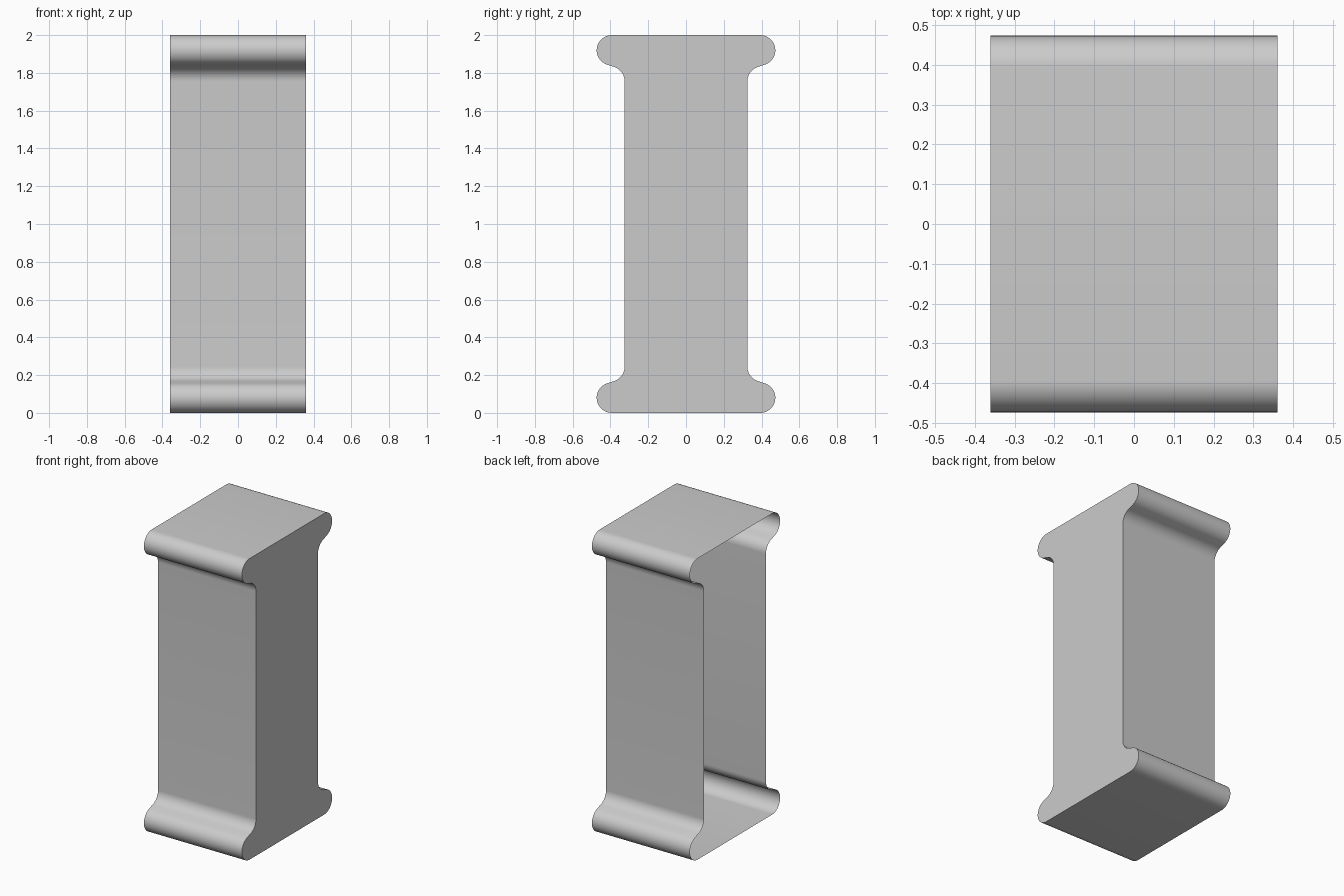
import bpy
import bmesh
from math import cos, sin, radians

cube = bpy.data.objects.get("Cube")
if cube:
    bpy.data.objects.remove(cube, do_unlink=True)

HALF_WIDTH = 0.36
HEIGHT = 2.0
WAIST = 0.325


def arc(cy, cz, radius, start, end, steps):
    """Points along an arc in the y-z plane, angles in degrees."""
    angles = [radians(start + (end - start) * i / steps) for i in range(steps + 1)]
    return [(cy + radius * cos(a), cz + radius * sin(a)) for a in angles]


# One quarter of the outline: rounded lip, then the hollow curve into the waist
lip = arc(0.393, 1.92, 0.08, 90, -70, 20)
fillet = arc(WAIST + 0.08, 1.755, 0.08, 110, 180, 12)
upper = lip + fillet

# Mirror the quarter down and across to close the outline
side = upper + [(y, HEIGHT - z) for y, z in reversed(upper)]
outline = side + [(-y, z) for y, z in reversed(side)]

# Thin shell: walls around the outline, closed on one end, open on the other
bm = bmesh.new()
open_ring = [bm.verts.new((-HALF_WIDTH, y, z)) for y, z in outline]
closed_ring = [bm.verts.new((HALF_WIDTH, y, z)) for y, z in outline]
count = len(outline)
for i in range(count):
    j = (i + 1) % count
    bm.faces.new((open_ring[i], open_ring[j], closed_ring[j], closed_ring[i]))
bm.faces.new(list(reversed(closed_ring)))
bm.normal_update()

# Turn every face outward
for face in bm.faces:
    if len(face.verts) > 4:
        if face.normal.x < 0:
            face.normal_flip()
top = max((f for f in bm.faces if len(f.verts) == 4),
          key=lambda f: f.calc_center_median().z)
if top.normal.z < 0:
    for face in bm.faces:
        if len(face.verts) == 4:
            face.normal_flip()

mesh = bpy.data.meshes.new("flanged_shell")
bm.to_mesh(mesh)
bm.free()
shell = bpy.data.objects.new("flanged_shell", mesh)
bpy.context.collection.objects.link(shell)

# Plain grey finish
grey = bpy.data.materials.new("plain_grey")
grey.use_nodes = True
colour = (0.6, 0.6, 0.6, 1.0)
grey.diffuse_color = colour
grey.node_tree.nodes["Principled BSDF"].inputs["Base Color"].default_value = colour
mesh.materials.append(grey)

# Smooth curves with crisp end edges
bpy.ops.object.select_all(action="DESELECT")
shell.select_set(True)
bpy.context.view_layer.objects.active = shell
bpy.ops.object.shade_smooth_by_angle(angle=radians(30))
